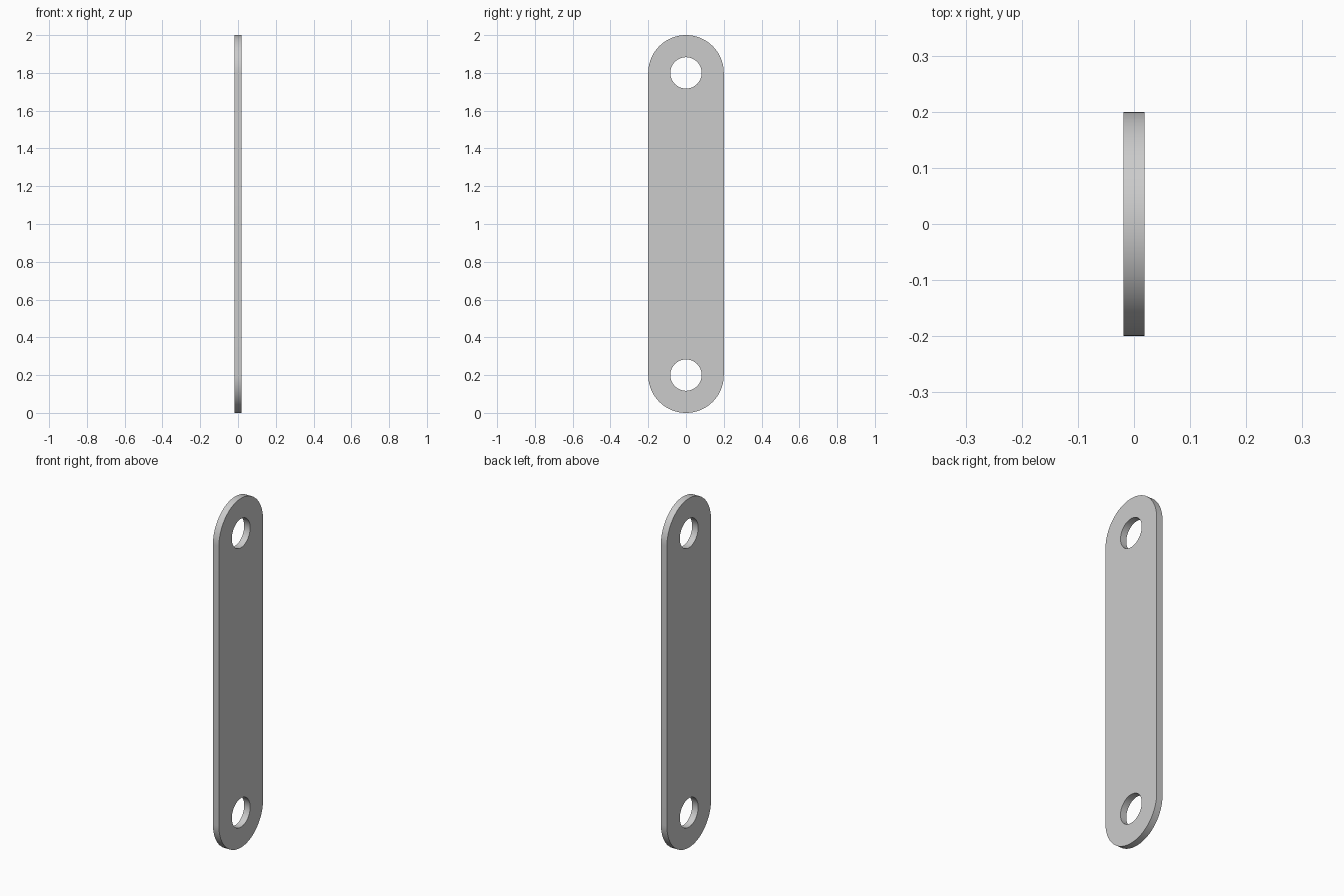
import bpy, bmesh
from math import pi, sin, cos, radians

if "Cube" in bpy.data.objects:
    bpy.data.objects.remove(bpy.data.objects["Cube"])

R, HOLE_R, HALF_T = 0.2, 0.083, 0.019
LOW, HIGH = 0.2, 1.8


def arc(cy, r, a0, a1, n):
    return [(r * cos(a0 + (a1 - a0) * i / n), cy + r * sin(a0 + (a1 - a0) * i / n))
            for i in range(n + 1)]


def add_loop(curve, pts):
    s = curve.splines.new('POLY')
    s.points.add(len(pts) - 1)
    for p, (x, y) in zip(s.points, pts):
        p.co = (x, y, 0, 1)
    s.use_cyclic_u = True


# Flat link profile: rounded bar outline with a pin hole at each end
profile = bpy.data.curves.new("link_plate", 'CURVE')
profile.dimensions = '2D'
profile.fill_mode = 'BOTH'
profile.extrude = HALF_T
add_loop(profile, arc(HIGH, R, 0, pi, 48) + arc(LOW, R, pi, 2 * pi, 48))
for cy in (LOW, HIGH):
    add_loop(profile, arc(cy, HOLE_R, 0, 2 * pi, 64)[:-1])

# Stand the plate upright, thickness along x
plate = bpy.data.objects.new("link_plate", profile)
bpy.context.collection.objects.link(plate)
plate.rotation_euler = (radians(90), 0, radians(90))
bpy.context.view_layer.objects.active = plate
plate.select_set(True)
bpy.ops.object.convert(target='MESH')
bpy.ops.object.transform_apply(location=False, rotation=True, scale=False)

# Weld the faces to the rim
bm = bmesh.new()
bm.from_mesh(plate.data)
bmesh.ops.remove_doubles(bm, verts=bm.verts, dist=1e-5)
bmesh.ops.recalc_face_normals(bm, faces=bm.faces)
bm.to_mesh(plate.data)
bm.free()
bpy.ops.object.shade_smooth_by_angle(angle=radians(30))
